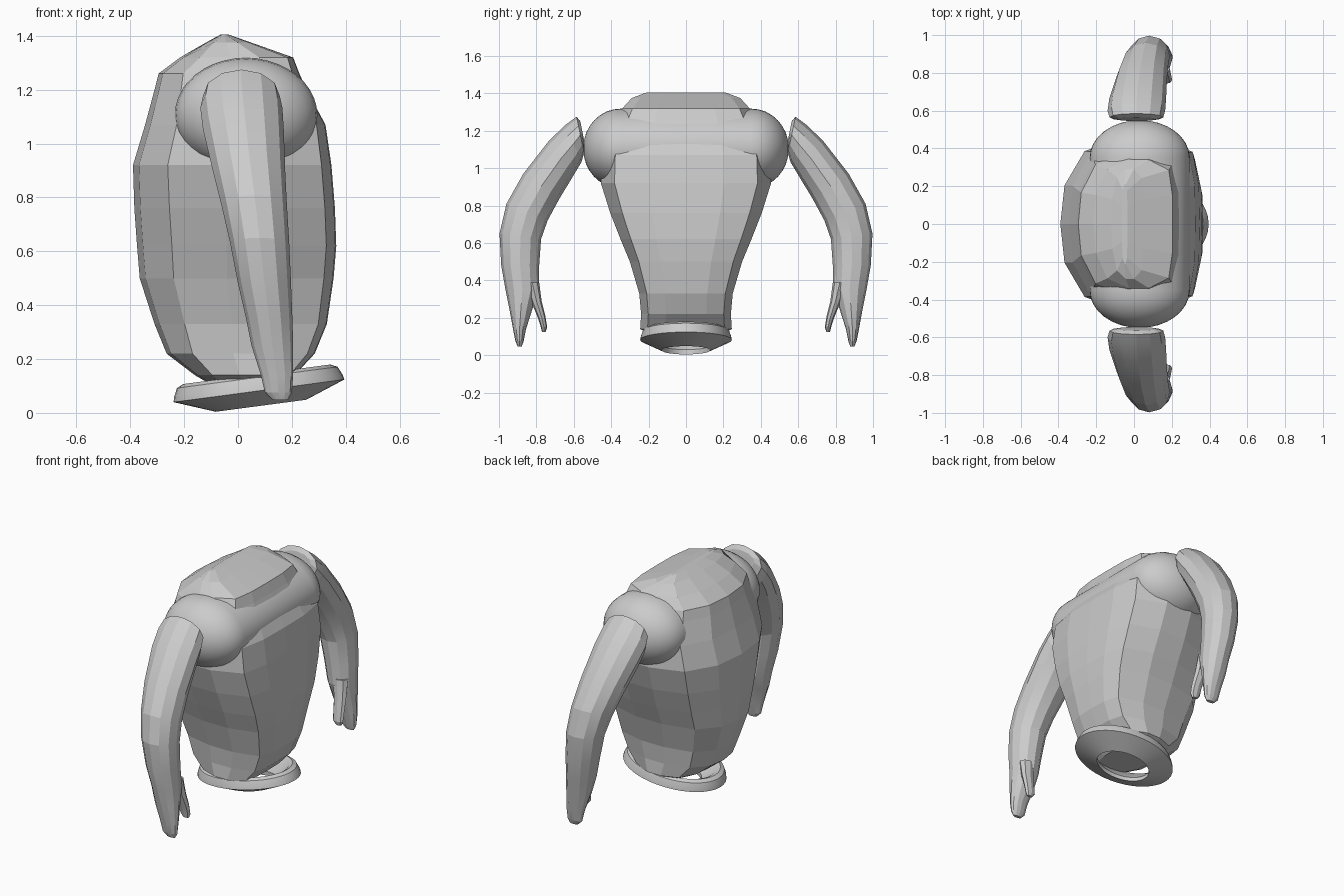
import bpy, bmesh, math
from mathutils import Matrix, Vector

if "Cube" in bpy.data.objects:
    bpy.data.objects.remove(bpy.data.objects["Cube"])


def loft(name, rings, cap=True, closed=False, smooth=None):
    """Skin a list of equal-length point rings into one object."""
    bm = bmesh.new()
    vs = [[bm.verts.new(p) for p in r] for r in rings]
    n = len(vs[0])
    pairs = list(zip(vs, vs[1:])) + ([(vs[-1], vs[0])] if closed else [])
    for a, b in pairs:
        for i in range(n):
            j = (i + 1) % n
            bm.faces.new((a[i], a[j], b[j], b[i]))
    if cap:
        bm.faces.new(vs[0])
        bm.faces.new(vs[-1])
    bmesh.ops.recalc_face_normals(bm, faces=bm.faces)
    me = bpy.data.meshes.new(name)
    bm.to_mesh(me)
    bm.free()
    ob = bpy.data.objects.new(name, me)
    bpy.context.collection.objects.link(ob)
    if smooth:
        bpy.ops.object.select_all(action='DESELECT')
        ob.select_set(True)
        bpy.context.view_layer.objects.active = ob
        bpy.ops.object.shade_smooth_by_angle(angle=math.radians(smooth))
    return ob


def circle(n):
    return [(math.cos(2 * math.pi * i / n), math.sin(2 * math.pi * i / n)) for i in range(n)]


# Torso: boxy at the front (+x), rounder at the back
half = [(1, 0), (.99, .45), (.9, .84), (.4, 1), (-.1, 1), (-.65, .85), (-.94, .45), (-1, 0)]
section = half + [(x, -y) for x, y in half[-2:0:-1]]
levels = [  # z, back x, front x, half width y
    (.105, -.10, .16, .18), (.14, -.16, .21, .245), (.22, -.265, .285, .24),
    (.33, -.31, .33, .25), (.5, -.365, .355, .30), (.62, -.375, .365, .35),
    (.76, -.385, .36, .405), (.92, -.39, .347, .455), (1.07, -.345, .325, .45),
    (1.2, -.31, .255, .39), (1.26, -.295, .228, .37), (1.32, -.215, .205, .34),
    (1.375, -.12, .05, .29), (1.405, -.065, -.035, .21)]
loft("torso", [[((a + b) / 2 + u * (b - a) / 2, v * w, z) for u, v in section]
               for z, a, b, w in levels])

# Shoulder bar: a capsule across the body with rounded ends
R, caps = circle(40), []
for k in range(1, 9):
    t = k / 8 * math.pi / 2
    caps.append((.35 + .20 * math.cos(t), math.sin(t)))
prof = [(-y, r) for y, r in caps] + [(y, r) for y, r in reversed(caps)]
loft("shoulder_bar", [[(.03 + .265 * r * c, y, 1.105 + .213 * r * s) for c, s in R]
                      for y, r in prof], smooth=35)

# Arms: rings given by outer (y, z), inner (y, z) and x range
arm = [
    (.565, 1.25, .545, 1.15, -.09, .12), (.585, 1.275, .545, 1.08, -.13, .155),
    (.64, 1.235, .56, 1.03, -.14, .165), (.73, 1.15, .605, .955, -.13, .17),
    (.87, .97, .675, .84, -.095, .175), (.96, .81, .74, .72, -.06, .182),
    (.997, .65, .775, .62, -.03, .19), (.988, .48, .785, .48, 0, .197),
    (.965, .35, .785, .35, .03, .202), (.945, .25, .82, .25, .05, .205),
    (.925, .14, .855, .14, .085, .205), (.912, .075, .868, .075, .1, .2),
    (.9, .047, .878, .047, .13, .185)]
thumb = [
    (.86, .39, .785, .39, .09, .19), (.825, .28, .772, .29, .11, .195),
    (.792, .2, .752, .21, .125, .2), (.776, .15, .742, .15, .13, .2),
    (.77, .125, .75, .125, .15, .19)]


def limb(name, rows, n, s):
    rings = []
    for oy, oz, iy, iz, a, b in rows:
        rings.append([((a + b) / 2 + c * (b - a) / 2,
                       s * ((oy + iy) / 2 + d * (oy - iy) / 2),
                       (oz + iz) / 2 + d * (oz - iz) / 2) for c, d in circle(n)])
    return loft(name, rings, smooth=12)


for side, s in (("right", -1), ("left", 1)):
    limb("arm_" + side, arm, 12, s)
    limb("thumb_" + side, thumb, 8, s)

# Base: tilted oval dish with a hole through the middle
dish = [(.53, -.056), (1, 0), (.985, .02), (.94, .05), (.86, .062), (.78, .05), (.53, -.03)]
tilt = Matrix.Translation(Vector((.078, 0, .082))) @ Matrix.Rotation(-.132, 4, 'Y')
loft("base_dish", [[tilt @ Vector((.32 * r * c, .245 * r * s, h)) for c, s in circle(40)]
                   for r, h in dish], cap=False, closed=True, smooth=35)
